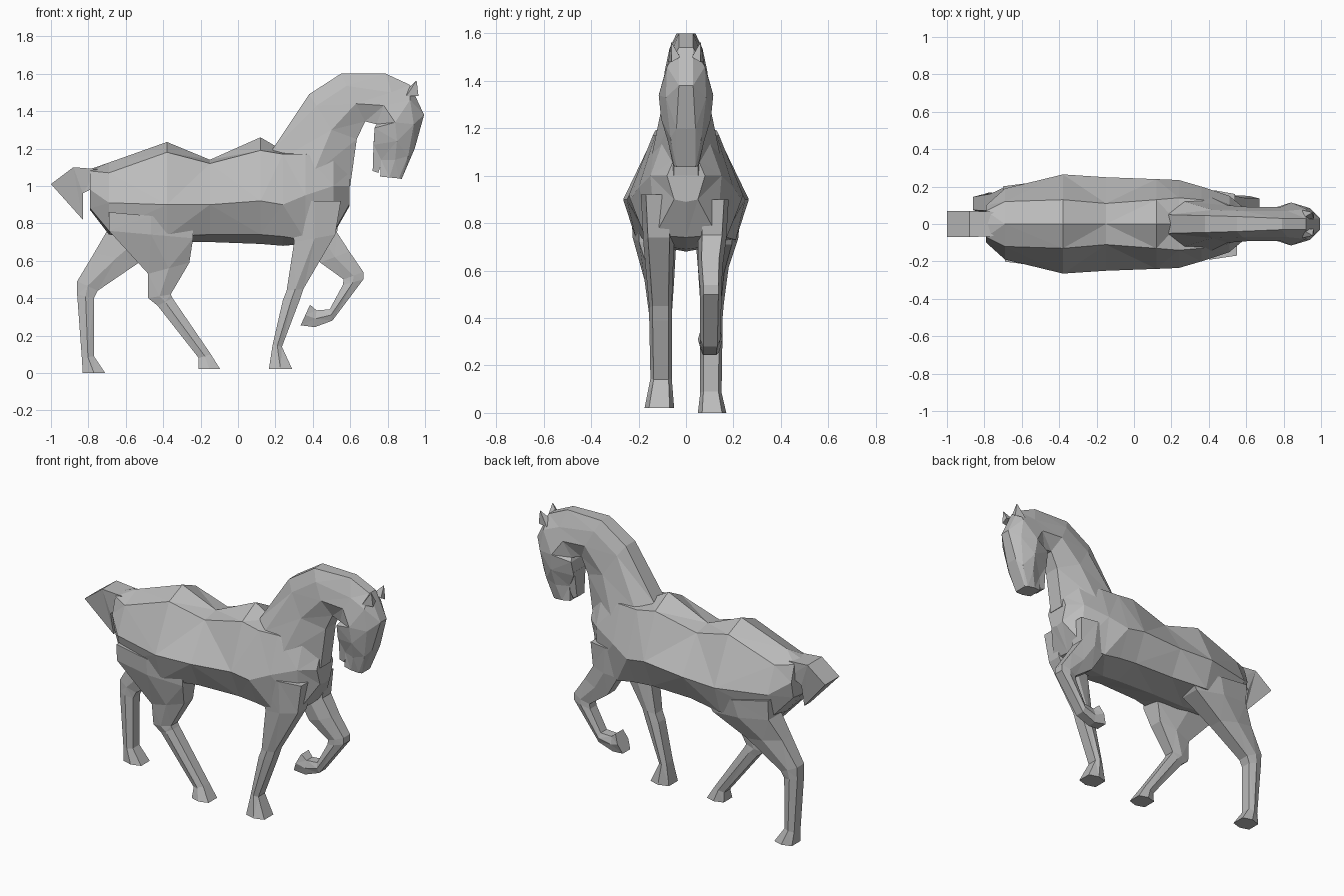
import bpy
import bmesh
from mathutils import Vector

default_cube = bpy.data.objects.get("Cube")
if default_cube:
    bpy.data.objects.remove(default_cube, do_unlink=True)

# One plain grey for the whole animal
GREY = (0.5, 0.5, 0.5, 1.0)
coat = bpy.data.materials.new("coat_grey")
coat.diffuse_color = GREY
coat.use_nodes = True
for node in coat.node_tree.nodes:
    if node.type == "BSDF_PRINCIPLED":
        node.inputs["Base Color"].default_value = GREY
        node.inputs["Roughness"].default_value = 0.8


def loft(name, rings):
    """Skin a series of equal-sized point rings, close both ends, shade flat."""
    bm = bmesh.new()
    loops = [[bm.verts.new(Vector(point)) for point in ring] for ring in rings]
    count = len(loops[0])
    for lower, upper in zip(loops, loops[1:]):
        for i in range(count):
            j = (i + 1) % count
            bm.faces.new((lower[i], lower[j], upper[j], upper[i]))
    bm.faces.new(loops[0])
    bm.faces.new(loops[-1])
    bmesh.ops.triangulate(bm, faces=bm.faces[:])
    bmesh.ops.recalc_face_normals(bm, faces=bm.faces[:])
    mesh = bpy.data.meshes.new(name)
    bm.to_mesh(mesh)
    bm.free()
    mesh.materials.append(coat)
    obj = bpy.data.objects.new(name, mesh)
    bpy.context.collection.objects.link(obj)
    return obj


def mirrored(half):
    """Turn a half outline of (x, half_width, z) into a closed ring."""
    left_side = [(x, y, z) for x, y, z in half]
    right_side = [(x, -y, z) for x, y, z in reversed(half) if y > 0]
    if half[0][1] == 0:
        right_side = [p for p in right_side if p != half[0]]
    return left_side + right_side


def body_ring(x, top, upper, wide, lower, bottom):
    """Cross-section of the trunk at one x position."""
    half = [(x, 0, top)]
    half += [(x, y, z) for y, z in (upper, wide, lower)]
    half.append((x, 0, bottom))
    return mirrored(half)


def leg(name, side, stations):
    """Six-sided limb; each station is back point, front point, inner and outer y."""
    rings = []
    for back, front, inner, outer in stations:
        middle = ((back[0] + front[0]) / 2, (back[1] + front[1]) / 2)
        pinch = (outer - inner) * 0.15
        outline = [
            (back, inner + pinch), (middle, inner), (front, inner + pinch),
            (front, outer - pinch), (middle, outer), (back, outer - pinch),
        ]
        rings.append([(p[0], side * y, p[1]) for p, y in outline])
    return loft(name, rings)


def slab(name, outline, widths):
    """Side outline given thickness across y, with a half width per point."""
    left = [(p[0], w, p[1]) for p, w in zip(outline, widths)]
    right = [(x, -y, z) for x, y, z in left]
    return loft(name, [left, right])


# Trunk, from rump to chest
loft("body", [
    body_ring(-.79, 1.09, (.07, 1.08), (.1, .98), (.08, .88), .87),
    body_ring(-.69, 1.125, (.12, 1.07), (.19, .91), (.15, .76), .74),
    body_ring(-.38, 1.235, (.13, 1.18), (.265, .9), (.21, .73), .7),
    body_ring(-.15, 1.14, (.11, 1.12), (.25, .9), (.17, .74), .7),
    body_ring(.12, 1.26, (.13, 1.19), (.24, .92), (.16, .74), .69),
    body_ring(.24, 1.19, (.14, 1.17), (.235, .9), (.16, .73), .68),
    body_ring(.36, 1.19, (.13, 1.17), (.2, .95), (.16, .71), .69),
    body_ring(.51, 1.18, (.1, 1.14), (.15, 1.0), (.13, .75), .74),
    body_ring(.595, 1.08, (.05, 1.07), (.08, 1.0), (.05, .9), .89),
])

# Neck with a flat crest strip, rings run crest to throat
poll = [(.79, .03, 1.6), (.82, .07, 1.5), (.78, .09, 1.43), (.74, .06, 1.33)]
loft("neck", [mirrored(ring) for ring in (
    [(.18, .05, 1.19), (.27, .12, 1.17), (.4, .15, 1.06), (.6, .05, 1.0)],
    [(.38, .045, 1.49), (.42, .075, 1.43), (.5, .1, 1.3), (.635, .05, 1.25)],
    [(.55, .04, 1.6), (.58, .07, 1.535), (.63, .09, 1.44), (.68, .05, 1.345)],
    poll,
)])

# Head, from poll down to the muzzle, rings run forehead to jaw
loft("head", [mirrored(ring) for ring in (
    poll,
    [(.92, .03, 1.54), (.92, .08, 1.46), (.84, .115, 1.34), (.73, .08, 1.31)],
    [(.995, .03, 1.38), (.94, .085, 1.33), (.85, .105, 1.24), (.725, .06, 1.22)],
    [(.945, .04, 1.2), (.91, .065, 1.16), (.84, .075, 1.14), (.765, .045, 1.14)],
    [(.875, .04, 1.037), (.86, .05, 1.04), (.81, .055, 1.045), (.76, .045, 1.05)],
)])

# Lower jaw, separated from the muzzle by the open mouth
slab("lower_jaw",
     [(.725, 1.24), (.72, 1.08), (.75, 1.07), (.775, 1.14), (.8, 1.22)],
     [.055, .035, .035, .045, .06])

# Pointed ears
for side, label in ((1, "left"), (-1, "right")):
    base = [(.9, .03, 1.51), (.9, .075, 1.48), (.965, .06, 1.48), (.96, .025, 1.5)]
    tip = Vector((.955, .062, 1.565))
    top = [tip.lerp(Vector(p), 0.05) for p in base]
    loft(label + "_ear", [[(x, side * y, z) for x, y, z in ring] for ring in (base, top)])

# Short flared tail
slab("tail",
     [(-.75, 1.09), (-.88, 1.1), (-1.0, 1.01), (-.83, .82), (-.83, .96), (-.75, 1.0)],
     [.065, .07, .07, .03, .06, .065])

# Planted foreleg
leg("right_foreleg", -1, [
    ((.27, .92), (.55, .92), .05, .19),
    ((.3, .7), (.52, .74), .05, .18),
    ((.26, .44), (.35, .45), .06, .155),
    ((.24, .39), (.33, .39), .06, .155),
    ((.185, .15), (.235, .14), .06, .15),
    ((.165, .02), (.29, .02), .05, .175),
])

# Raised foreleg, folded at the knee
leg("left_foreleg", 1, [
    ((.32, .9), (.54, .9), .05, .18),
    ((.36, .72), (.53, .75), .05, .17),
    ((.44, .59), (.595, .65), .05, .155),
    ((.565, .5), (.67, .54), .06, .15),
    ((.56, .47), (.67, .5), .06, .15),
    ((.49, .34), (.505, .28), .06, .145),
    ((.42, .335), (.41, .245), .06, .14),
    ((.385, .365), (.335, .255), .05, .155),
])

# Hind leg stepping forward
leg("right_hind_leg", -1, [
    ((-.69, .86), (-.24, .82), .04, .23),
    ((-.69, .76), (-.24, .72), .04, .225),
    ((-.48, .53), (-.26, .59), .05, .175),
    ((-.48, .4), (-.36, .42), .06, .155),
    ((-.43, .36), (-.35, .4), .06, .15),
    ((-.21, .08), (-.145, .1), .06, .145),
    ((-.21, .02), (-.095, .02), .05, .17),
])

# Hind leg trailing behind
leg("left_hind_leg", 1, [
    ((-.7, .88), (-.26, .8), .04, .23),
    ((-.7, .76), (-.32, .71), .04, .22),
    ((-.77, .64), (-.53, .59), .05, .18),
    ((-.86, .49), (-.75, .44), .06, .16),
    ((-.86, .42), (-.77, .4), .06, .155),
    ((-.835, .08), (-.77, .09), .06, .15),
    ((-.83, 0), (-.71, 0), .05, .17),
])
